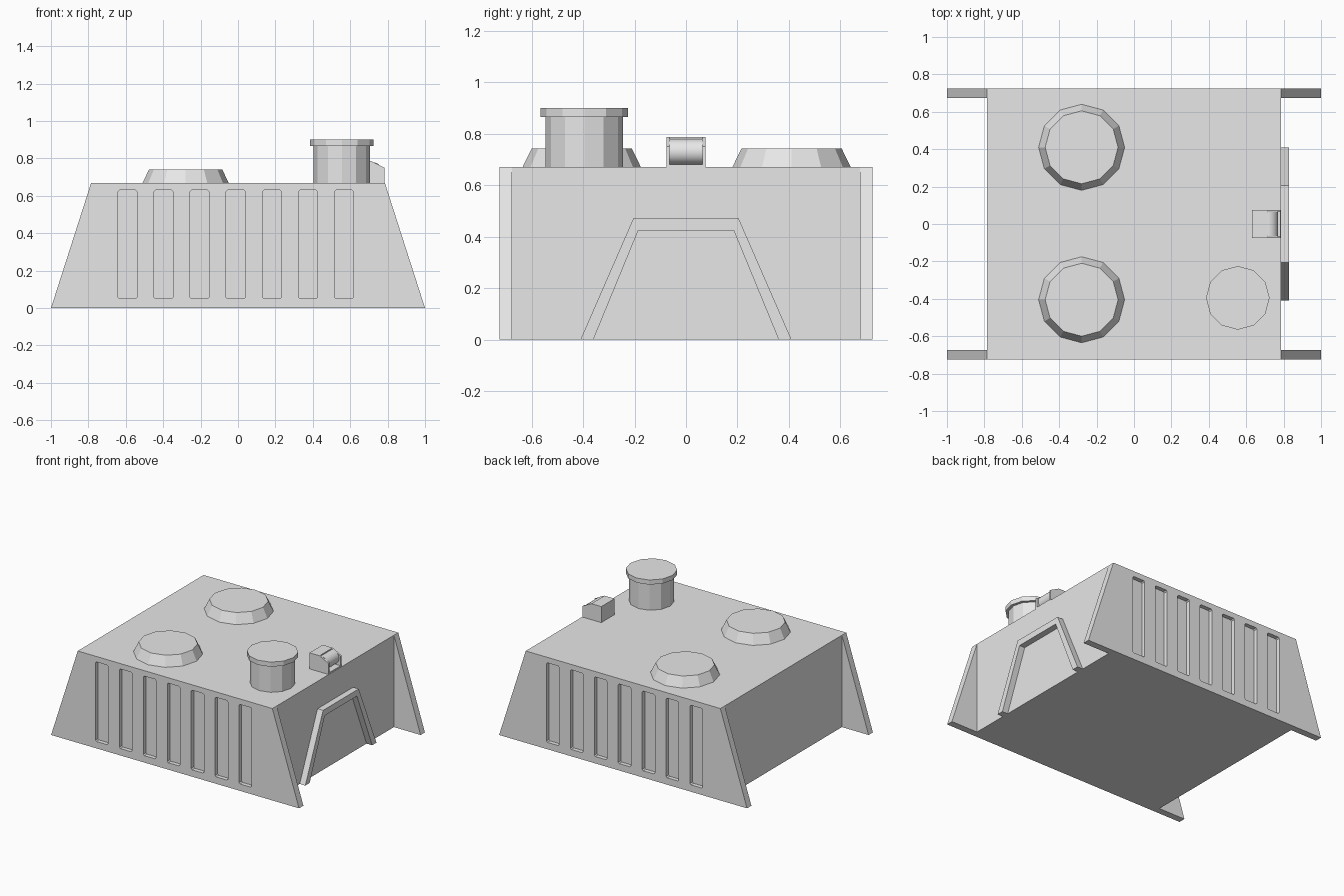
import bpy
import bmesh
from mathutils import Vector

cube = bpy.data.objects.get("Cube")
if cube:
    bpy.data.objects.remove(cube, do_unlink=True)

grey = bpy.data.materials.new("plain grey")
grey.use_nodes = True
grey.diffuse_color = (0.8, 0.8, 0.8, 1)
grey.node_tree.nodes["Principled BSDF"].inputs["Base Color"].default_value = (0.8, 0.8, 0.8, 1)

ROOF = 0.67
HALF_X = 0.785
HALF_Y = 0.725
WALL = 0.05


def finish(name, bm):
    bmesh.ops.recalc_face_normals(bm, faces=bm.faces)
    mesh = bpy.data.meshes.new(name)
    bm.to_mesh(mesh)
    bm.free()
    mesh.materials.append(grey)
    obj = bpy.data.objects.new(name, mesh)
    bpy.context.collection.objects.link(obj)
    return obj


def add_prism(bm, profile, axis, start, end):
    """Extrude a (horizontal, z) profile along x or y."""
    def place(u, z):
        return (start, u, z) if axis == "x" else (u, start, z)
    face = bm.faces.new([bm.verts.new(place(u, z)) for u, z in profile])
    moved = bmesh.ops.extrude_face_region(bm, geom=[face])["geom"]
    step = Vector((end - start, 0, 0) if axis == "x" else (0, end - start, 0))
    bmesh.ops.translate(bm, vec=step, verts=[v for v in moved if isinstance(v, bmesh.types.BMVert)])


def prism(name, profile, axis, start, end):
    bm = bmesh.new()
    add_prism(bm, profile, axis, start, end)
    return finish(name, bm)


def rect(a, b, low, high):
    return [(a, low), (b, low), (b, high), (a, high)]


def drum(name, x, y, rings, sides=12):
    """Stack of (radius, z) rings closed at both ends."""
    obj_bm = bmesh.new()
    for (r1, z1), (r2, z2) in rings:
        made = bmesh.ops.create_cone(obj_bm, cap_ends=True, segments=sides,
                                     radius1=r1, radius2=r2, depth=z2 - z1)
        bmesh.ops.translate(obj_bm, vec=(x, y, (z1 + z2) / 2), verts=made["verts"])
    return finish(name, obj_bm)


# Main block between the two end walls
prism("main_block", rect(-HALF_X, HALF_X, 0, ROOF), "y", WALL - HALF_Y, HALF_Y - WALL)

# Sloped walls, each with seven sunken slots
for name, side in (("front_wall", -1), ("back_wall", 1)):
    wall = prism(name, [(-1, 0), (1, 0), (HALF_X, ROOF), (-HALF_X, ROOF)], "y",
                 side * HALF_Y, side * (HALF_Y - WALL))
    bm = bmesh.new()
    for i in range(7):
        a = -0.642 + i * 0.193
        b, c, low, high = a + 0.102, 0.008, 0.05, 0.63
        slot = [(a + c, low), (b - c, low), (b, low + c), (b, high - c),
                (b - c, high), (a + c, high), (a, high - c), (a, low + c)]
        add_prism(bm, slot, "y", side * (HALF_Y + 0.05), side * (HALF_Y - 0.03))
    cutter = finish("slot_cutter", bm)
    cutter.hide_render = True
    cut = wall.modifiers.new("slots", "BOOLEAN")
    cut.operation = "DIFFERENCE"
    cut.solver = "EXACT"
    cut.object = cutter
    bpy.context.view_layer.objects.active = wall
    bpy.ops.object.modifier_apply(modifier=cut.name)
    bpy.data.objects.remove(cutter, do_unlink=True)

# Raised door surround on the +x end
prism("door_surround",
      [(-0.41, 0), (-0.205, 0.47), (0.205, 0.47), (0.41, 0),
       (0.36, 0), (0.185, 0.425), (-0.185, 0.425), (-0.36, 0)],
      "x", HALF_X, 0.83)

# Two roof hatches
for name, y in (("front_hatch", -0.405), ("back_hatch", 0.41)):
    drum(name, -0.28, y, [((0.23, ROOF), (0.195, 0.742))])

# Capped turret
drum("turret", 0.555, -0.395, [((0.15, ROOF), (0.15, 0.866)), ((0.17, 0.866), (0.17, 0.9))])

# Roof lamp: housing, side cheeks, base lip and rounded lens
prism("lamp_housing", rect(0.63, 0.71, ROOF, 0.787), "y", -0.076, 0.076)
for name, side in (("lamp_left_cheek", 1), ("lamp_right_cheek", -1)):
    prism(name, [(0.71, ROOF), (0.783, ROOF), (0.783, 0.75), (0.71, 0.787)],
          "y", side * 0.064, side * 0.076)
prism("lamp_lip", rect(0.71, 0.783, ROOF, 0.68), "y", -0.064, 0.064)

bm = bmesh.new()
bmesh.ops.create_cone(bm, cap_ends=True, segments=24, radius1=0.05, radius2=0.05, depth=0.128)
for v in bm.verts:
    v.co = (v.co.x + 0.72, v.co.z, v.co.y + 0.73)
lens = finish("lamp_lens", bm)
bpy.ops.object.select_all(action="DESELECT")
lens.select_set(True)
bpy.context.view_layer.objects.active = lens
bpy.ops.object.shade_smooth_by_angle()
